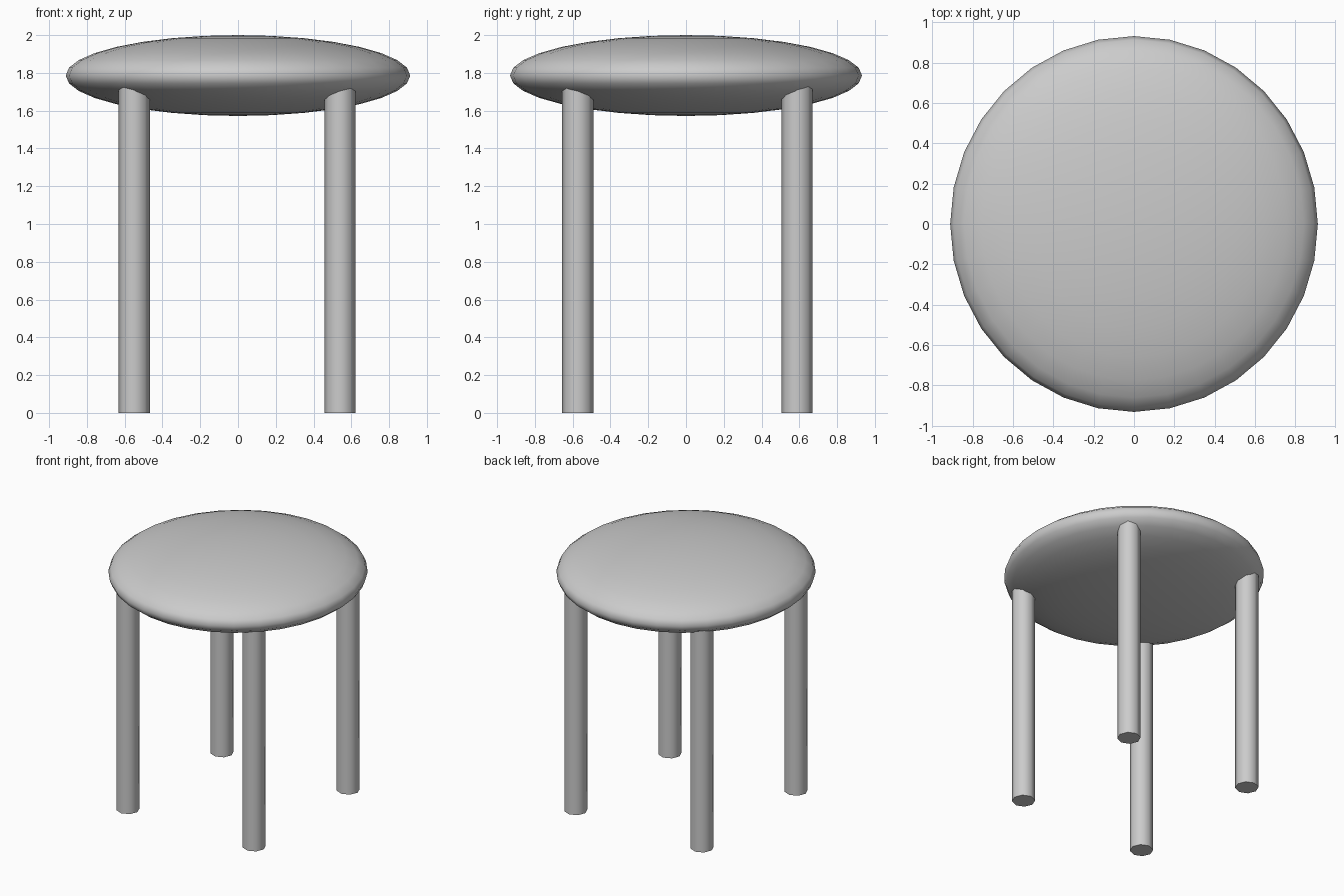
import bpy
from math import radians

cube = bpy.data.objects.get("Cube")
if cube:
    bpy.data.objects.remove(cube, do_unlink=True)

# One plain grey for the whole stool
grey = bpy.data.materials.new("light_grey")
grey.use_nodes = True
colour = (0.6, 0.6, 0.6, 1)
grey.diffuse_color = colour
grey.node_tree.nodes["Principled BSDF"].inputs["Base Color"].default_value = colour


def finish(name, angle):
    obj = bpy.context.object
    obj.name = name
    obj.data.materials.append(grey)
    bpy.ops.object.shade_smooth_by_angle(angle=radians(angle))
    return obj


# Cushion-like seat: a flattened sphere
bpy.ops.mesh.primitive_uv_sphere_add(segments=32, ring_count=16, location=(0, 0, 1.786))
bpy.context.object.scale = (0.912, 0.932, 0.214)
bpy.ops.object.transform_apply(location=False, rotation=False, scale=True)
finish("seat", 80)

# Four straight eight-sided legs, their tops buried in the seat
LEG_TOP = 1.78
for side, x in (("right", -0.55), ("left", 0.54)):
    for end, y in (("front", -0.573), ("back", 0.588)):
        bpy.ops.mesh.primitive_cylinder_add(vertices=8, radius=0.083, depth=LEG_TOP,
                                            location=(x, y, LEG_TOP / 2))
        finish(f"{end}_{side}_leg", 50)
